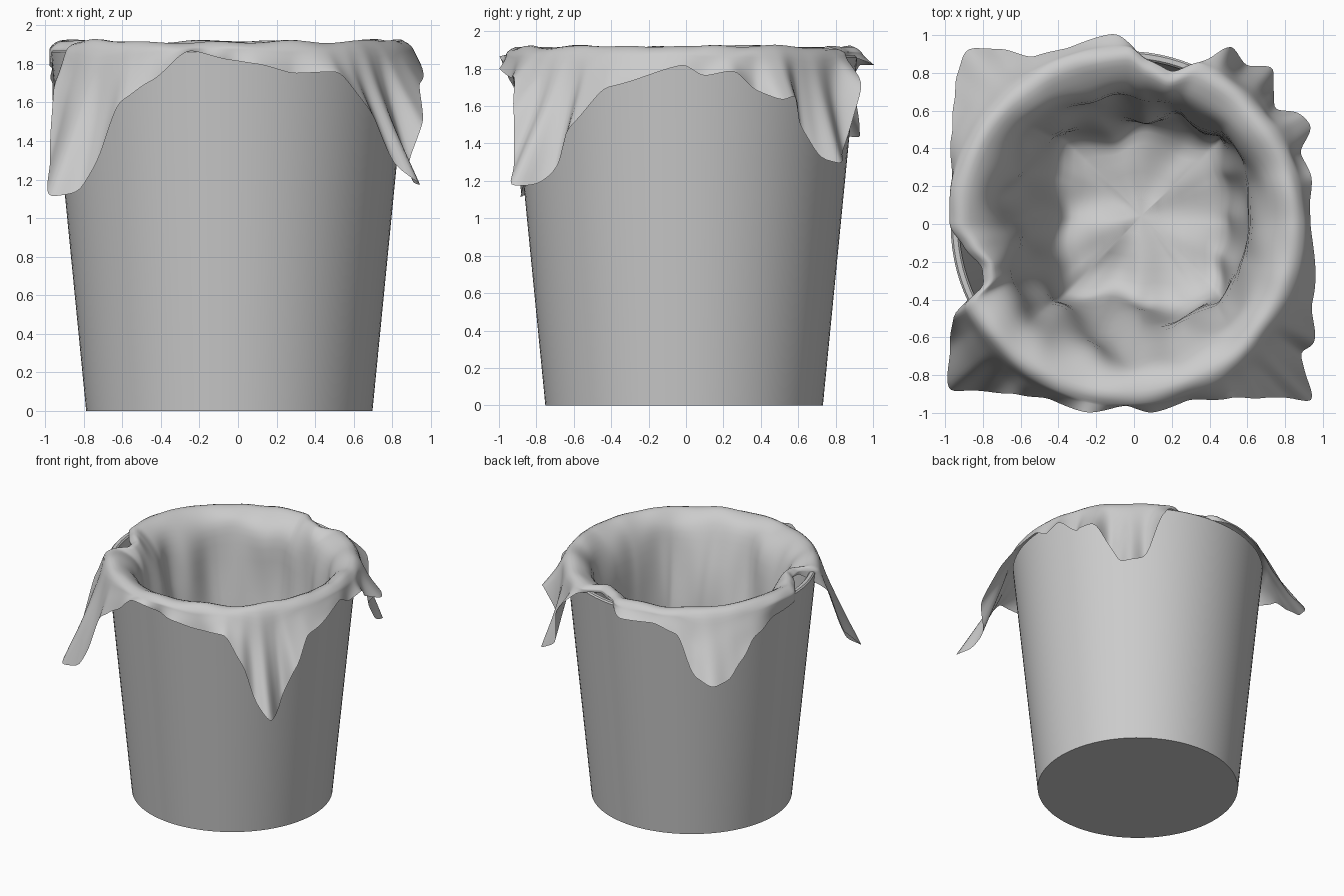
import bpy
import bmesh
import math
from mathutils import Vector, noise

cube = bpy.data.objects.get("Cube")
if cube:
    bpy.data.objects.remove(cube, do_unlink=True)

CENTRE = Vector((-0.045, -0.01, 0))
SEGMENTS = 200

grey = bpy.data.materials.new("light_grey")
grey.use_nodes = True
colour = (0.6, 0.6, 0.6, 1)
grey.diffuse_color = colour
grey.node_tree.nodes["Principled BSDF"].inputs["Base Color"].default_value = colour


def polar(angle, radius, height):
    """Point on a ring around the bucket axis."""
    return CENTRE + Vector((radius * math.cos(angle), radius * math.sin(angle), height))


def mix(a, b, t):
    return a + (b - a) * t


def finish(name, bm):
    """Turn a bmesh into an active object."""
    bmesh.ops.recalc_face_normals(bm, faces=bm.faces)
    mesh = bpy.data.meshes.new(name)
    bm.to_mesh(mesh)
    bm.free()
    obj = bpy.data.objects.new(name, mesh)
    bpy.context.scene.collection.objects.link(obj)
    mesh.materials.append(grey)
    bpy.ops.object.select_all(action="DESELECT")
    obj.select_set(True)
    bpy.context.view_layer.objects.active = obj
    return obj


def bridge(bm, lower, upper):
    """Join two rings of equal length with quads."""
    count = len(lower)
    for i in range(count):
        j = (i + 1) % count
        bm.faces.new((lower[i], lower[j], upper[j], upper[i]))


# Bucket: tapered shell with a thin rim and a closed base
def build_bucket():
    bm = bmesh.new()
    profile = [(0.742, 0), (0.925, 1.86), (0.915, 1.87),
               (0.89, 1.87), (0.88, 1.86), (0.715, 0.04)]
    rings = []
    for radius, height in profile:
        rings.append([bm.verts.new(polar(math.tau * i / 96, radius, height))
                      for i in range(96)])
    for lower, upper in zip(rings, rings[1:]):
        bridge(bm, lower, upper)
    bm.faces.new(rings[0])
    bm.faces.new(rings[-1])
    finish("bucket", bm)
    bpy.ops.object.shade_smooth_by_angle(angle=math.radians(35))


# Hem of the liner: angle in degrees, radius, height
HEM = [(0, 0.98, 1.82), (6, 0.98, 1.76), (15, 1.02, 1.79), (23, 1.0, 1.68),
       (28, 1.12, 1.63), (33, 1.1, 1.66), (38, 1.0, 1.5), (43, 1.07, 1.32),
       (47, 1.15, 1.29), (53, 1.06, 1.36), (60, 1.11, 1.72), (64, 0.97, 1.85),
       (73, 0.85, 1.87), (83, 0.89, 1.87), (93, 1.02, 1.82), (108, 0.99, 1.82),
       (119, 1.02, 1.76), (126, 1.16, 1.48), (132, 1.26, 1.43), (138, 1.2, 1.45),
       (144, 1.12, 1.56), (152, 1.04, 1.71), (165, 0.95, 1.78), (180, 0.93, 1.8),
       (187, 0.86, 1.85), (196, 0.79, 1.87), (203, 0.81, 1.86), (207, 1.02, 1.72),
       (214, 1.12, 1.32), (223, 1.28, 1.11), (228, 1.17, 1.13), (232, 1.12, 1.28),
       (237, 1.06, 1.6), (246, 1.0, 1.71), (258, 1.01, 1.87), (270, 0.95, 1.82),
       (278, 1.0, 1.8), (290, 0.98, 1.75), (302, 1.07, 1.76), (309, 1.17, 1.56),
       (313, 1.24, 1.28), (317, 1.37, 1.17), (321, 1.22, 1.18), (324, 1.14, 1.28),
       (328, 1.18, 1.48), (337, 1.07, 1.7), (360, 0.98, 1.82)]


def hem_at(degrees):
    """Smoothly interpolated hem radius and height."""
    for (a, ra, za), (b, rb, zb) in zip(HEM, HEM[1:]):
        if a <= degrees <= b:
            t = (degrees - a) / (b - a)
            t = mix(t, t * t * (3 - 2 * t), 0.5)
            return mix(ra, rb, t), mix(za, zb, t)


def wrinkle(point, scale, seed):
    return noise.noise(point * scale + Vector((seed, seed, seed)))


# Inside of the liner from floor to crest: radius, height, pinch at the gaps
INSIDE = [(0.15, 0.27, 0), (0.3, 0.27, 0), (0.42, 0.28, 0), (0.48, 0.34, 0),
          (0.51, 0.55, 0), (0.55, 0.85, 0), (0.59, 1.15, 0), (0.64, 1.45, 0),
          (0.68, 1.68, 0.1), (0.72, 1.79, 0.25), (0.77, 1.86, 0.5),
          (0.84, 1.905, 0.8), (0.9, 1.925, 1)]
DRAPE_ROWS = 8


def liner_column(degrees):
    """Points of the liner at one angle, from the floor to the hem."""
    angle = math.radians(degrees)
    outward = Vector((math.cos(angle), math.sin(angle), 0))
    hem_radius, hem_height = hem_at(degrees)
    pinch = min(1, hem_radius / 0.95)
    square = 1 / max(abs(outward.x), abs(outward.y)) - 1
    points = []
    for radius, height, weight in INSIDE:
        depth = 1 - height / 1.925
        radius *= mix(1, pinch, weight) * (1 + 0.6 * square * depth)
        p = polar(angle, radius, height)
        # vertical folds on the walls, soft bumps on the floor
        fold = wrinkle(Vector((p.x, p.y, p.z * 0.3)), 4.5, 7)
        p += outward * fold * 0.09 * min(1, depth * 5 + 0.1) * min(1, radius * 2)
        p += Vector((0.105, 0.06, 0)) * depth
        p.z += wrinkle(p, 4, 3) * mix(0.03, 0.12, depth)
        points.append(p)
    # over the rim and down to the hem
    shoulder = min(0.95, hem_radius)
    top = mix(1.885, 1.9, 1 - pinch)
    for i in range(DRAPE_ROWS):
        t = i / (DRAPE_ROWS - 1)
        p = polar(angle, mix(shoulder, hem_radius, t ** 1.15), mix(top, hem_height, t))
        p += outward * wrinkle(p, 6, 5) * 0.03 * t * (1 - t)
        p.z += wrinkle(p, 5, 1) * 0.02 * (1 - t)
        points.append(p)
    return points


# Liner: one thin cloth sheet lining the bucket and folded over its rim
def build_liner():
    bm = bmesh.new()
    columns = [liner_column(360 * i / SEGMENTS) for i in range(SEGMENTS)]
    rings = [[bm.verts.new(p) for p in row] for row in zip(*columns)]
    for lower, upper in zip(rings, rings[1:]):
        bridge(bm, lower, upper)
    hub = bm.verts.new(sum((v.co for v in rings[0]), Vector()) / SEGMENTS)
    for i in range(SEGMENTS):
        bm.faces.new((hub, rings[0][i], rings[0][(i + 1) % SEGMENTS]))
    liner = finish("liner", bm)
    bpy.ops.object.shade_smooth()
    smooth = liner.modifiers.new("soft_folds", "SUBSURF")
    smooth.levels = 1
    smooth.render_levels = 1


build_bucket()
build_liner()
